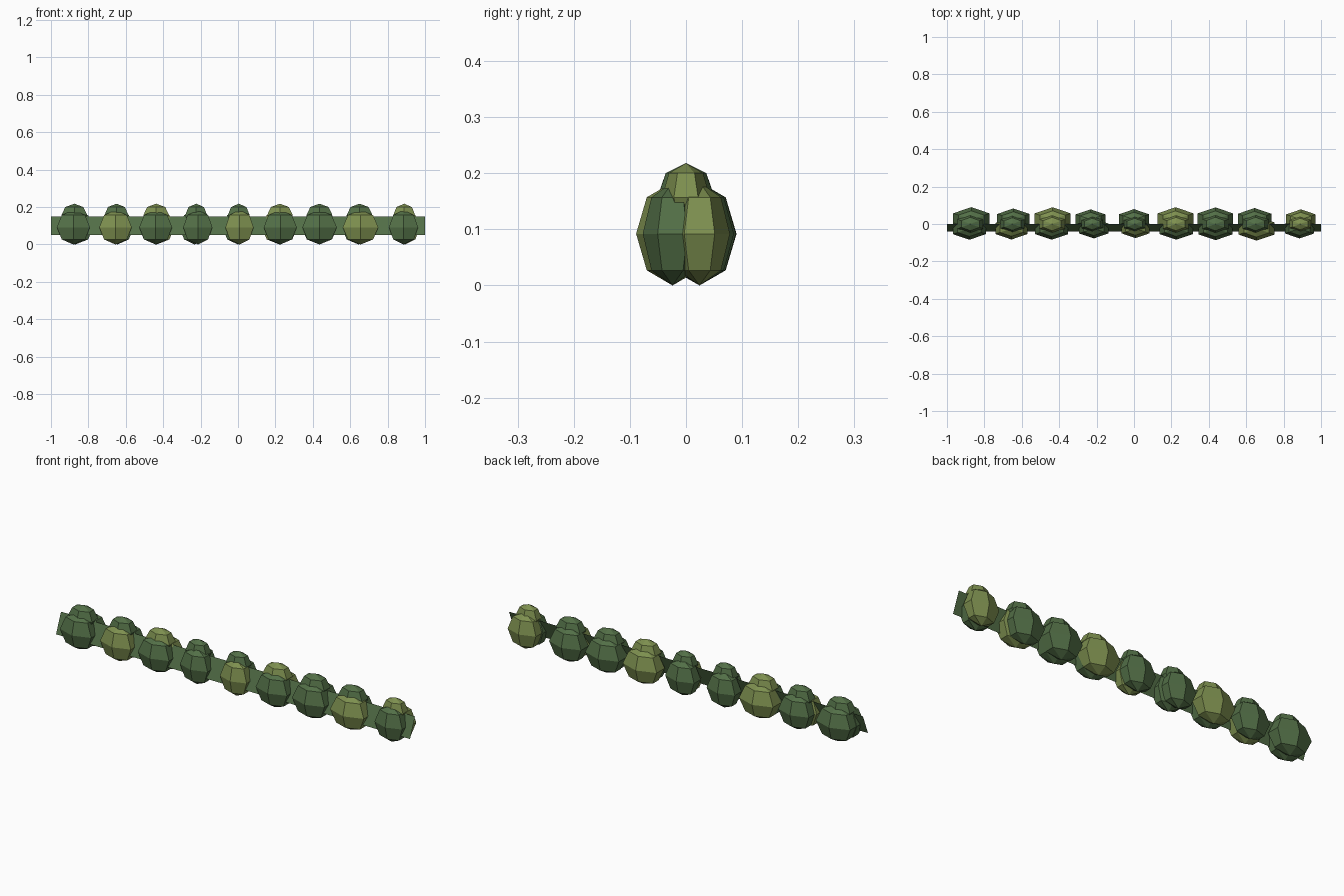
import bpy, bmesh, math
from mathutils import Matrix, Vector

cube = bpy.data.objects.get("Cube")
if cube:
    bpy.data.objects.remove(cube)


def material(name, color):
    mat = bpy.data.materials.new(name)
    mat.use_nodes = True
    mat.diffuse_color = (*color, 1)
    bsdf = mat.node_tree.nodes["Principled BSDF"]
    bsdf.inputs["Base Color"].default_value = (*color, 1)
    bsdf.inputs["Roughness"].default_value = 0.9
    return mat


dark_leaf = material("dark leaf green", (0.085, 0.158, 0.062))
light_leaf = material("light leaf green", (0.205, 0.275, 0.078))


def add_object(name, bm, mat):
    mesh = bpy.data.meshes.new(name)
    bm.to_mesh(mesh)
    bm.free()
    mesh.materials.append(mat)
    obj = bpy.data.objects.new(name, mesh)
    bpy.context.collection.objects.link(obj)
    return obj


def leaf_lobe(name, centre, radii, mat):
    """Six-sided faceted ball with its poles up and points along x."""
    bm = bmesh.new()
    bmesh.ops.create_uvsphere(bm, u_segments=6, v_segments=4, radius=1)
    bmesh.ops.transform(bm, verts=bm.verts,
                        matrix=Matrix.Translation(centre) @ Matrix.Diagonal((*radii, 1)))
    return add_object(name, bm, mat)


# Stem: thin leaning ribbon along the whole length
bm = bmesh.new()
corners = [(-1, -0.04, 0.05), (1, -0.04, 0.05), (1, 0, 0.15), (-1, 0, 0.15)]
bm.faces.new([bm.verts.new(c) for c in corners])
add_object("stem_ribbon", bm, dark_leaf)

# Foliage clumps: front x, front radius, back x, back radius
clumps = [
    (-0.88, 0.102, -0.87, 0.112), (-0.655, 0.100, -0.645, 0.100),
    (-0.44, 0.102, -0.435, 0.111), (-0.215, 0.090, -0.232, 0.092),
    (0.008, 0.087, 0.0, 0.094), (0.226, 0.102, 0.222, 0.111),
    (0.436, 0.106, 0.435, 0.110), (0.655, 0.110, 0.645, 0.104),
    (0.885, 0.090, 0.892, 0.092),
]
side_y, depth, height = 0.024, 0.59, 0.092
for i, (front_x, front_r, back_x, back_r) in enumerate(clumps):
    front_mat = light_leaf if i % 3 == 1 else dark_leaf
    back_mat = light_leaf if i % 3 == 2 else dark_leaf
    leaf_lobe(f"front_leaves_{i + 1}", Vector((front_x, -side_y, height)),
              (front_r, front_r * depth, height), front_mat)
    leaf_lobe(f"back_leaves_{i + 1}", Vector((back_x, side_y, height)),
              (back_r, back_r * depth, height), back_mat)
    top_r = 0.37 * (front_r + back_r)
    leaf_lobe(f"top_leaves_{i + 1}", Vector(((front_x + back_x) / 2, 0, 0.157)),
              (top_r, top_r * 0.64, 0.061), back_mat)
